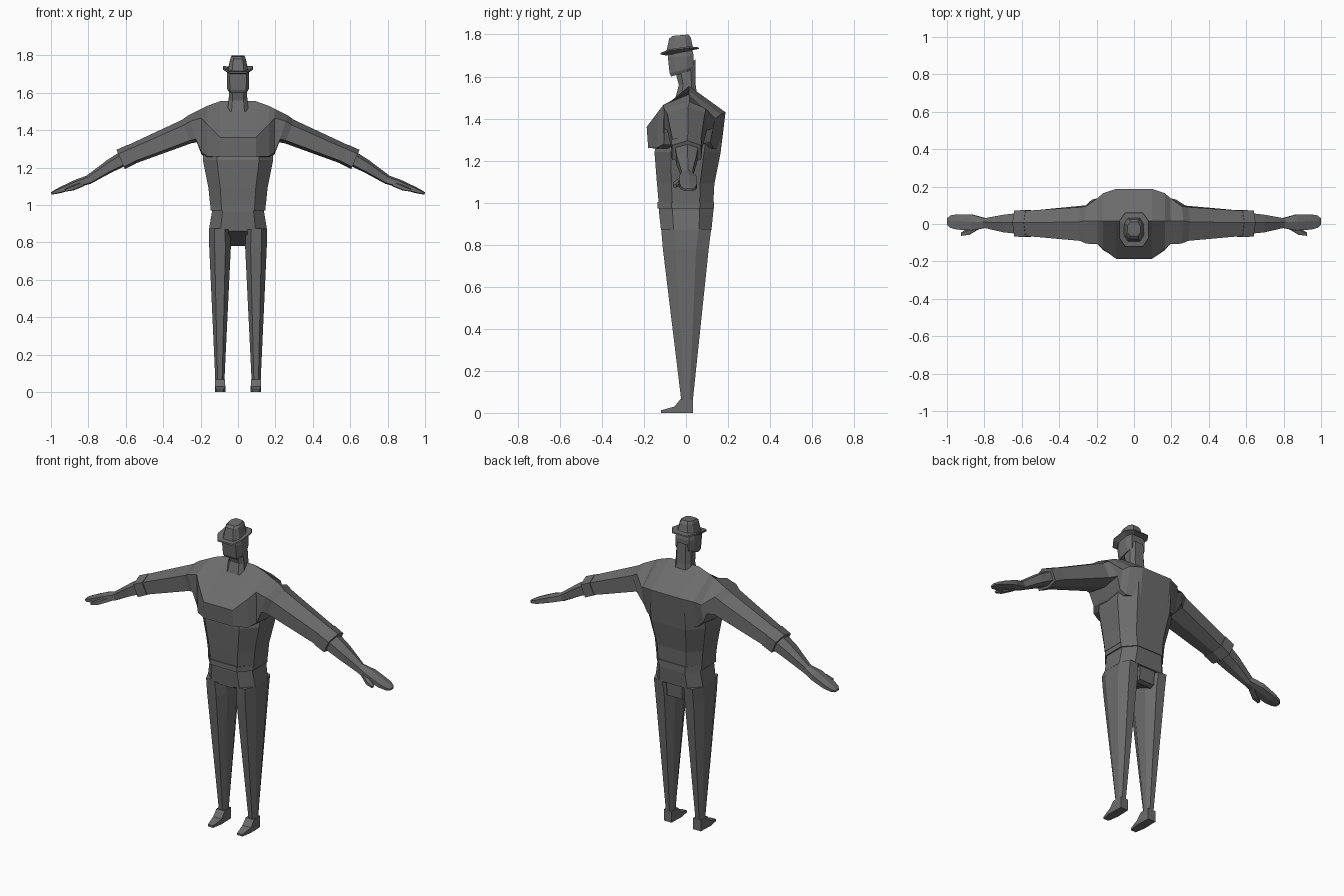
import bpy, bmesh

grey = bpy.data.materials.new("dark_grey")
grey.diffuse_color = (0.15, 0.15, 0.15, 1)


def loft(name, rings, mirror=False):
    """Skin a list of equal-length point rings and cap both ends."""
    bm = bmesh.new()
    loops = [[bm.verts.new(p) for p in r] for r in rings]
    for a, b in zip(loops, loops[1:]):
        n = len(a)
        for i in range(n):
            j = (i + 1) % n
            bm.faces.new((a[i], a[j], b[j], b[i]))
    bm.faces.new(loops[0])
    bm.faces.new(loops[-1])
    bmesh.ops.recalc_face_normals(bm, faces=bm.faces)
    me = bpy.data.meshes.new(name)
    bm.to_mesh(me)
    bm.free()
    me.materials.append(grey)
    ob = bpy.data.objects.new(name, me)
    bpy.context.collection.objects.link(ob)
    if mirror:
        ob.modifiers.new("Mirror", 'MIRROR')
    return ob


def octagon(zf, zb, hw, yf, yb, cx=0, f=0.6, g=0.5):
    """Eight-sided ring; zf / zb are the heights at its front and back."""
    c, h = (yf + yb) / 2, (yb - yf) / 2
    shape = [(-f, -1), (f, -1), (1, -g), (1, g), (f, 1), (-f, 1), (-1, g), (-1, -g)]
    return [(cx + u * hw, c + v * h, zf + (zb - zf) * (v + 1) / 2) for u, v in shape]


def sleeve(xt, zt, xb, zb, yf, yb, slope=0):
    """Six-sided ring across a sloping arm, top to bottom; slope pulls in the upper back."""
    ym = (yf + yb) / 2 + 0.005
    pts = [(ym, 0), (yf, .22), (yf, .88), (ym, 1), (yb, .88), (yb - slope, .22)]
    return [(xt + (xb - xt) * t, y, zt + (zb - zt) * t) for y, t in pts]


def section(x, *yz):
    return [(x, y, z) for y, z in yz]


# Jacket chest and upper sleeves, lofted sideways
half = [
    section(.095, (.015, 1.555), (-.187, 1.36), (-.18, 1.26), (0, 1.25), (.166, 1.25), (.188, 1.43)),
    section(.165, (.015, 1.53), (-.135, 1.43), (-.14, 1.26), (0, 1.25), (.13, 1.26), (.165, 1.42)),
    section(.195, (.015, 1.515), (-.108, 1.465), (-.105, 1.28), (0, 1.27), (.115, 1.29), (.138, 1.40)),
    sleeve(.265, 1.48, .22, 1.335, -.105, .13, .035),
    sleeve(.30, 1.455, .25, 1.33, -.09, .10, .01),
    sleeve(.60, 1.315, .56, 1.218, -.063, .07),
]
flipped = [[(-x, y, z) for x, y, z in r] for r in reversed(half)]
loft("jacket", flipped + half)

# Sleeve cuffs, forearms, hands and thumbs
loft("cuff", [sleeve(.59, 1.322, .545, 1.222, -.07, .075),
              sleeve(.65, 1.295, .605, 1.192, -.067, .072)], True)
loft("forearm", [sleeve(.63, 1.285, .60, 1.21, -.052, .058),
                 sleeve(.70, 1.24, .68, 1.172, -.045, .05),
                 sleeve(.81, 1.157, .79, 1.112, -.02, .03)], True)
loft("hand", [sleeve(.80, 1.16, .785, 1.115, -.02, .03),
              sleeve(.87, 1.135, .86, 1.092, -.034, .05),
              sleeve(.95, 1.097, .94, 1.066, -.03, .052),
              sleeve(.985, 1.078, .98, 1.058, -.02, .045),
              sleeve(1.0, 1.068, .997, 1.055, -.005, .03)], True)
loft("thumb", [sleeve(.83, 1.13, .825, 1.10, -.025, .01),
               sleeve(.885, 1.105, .88, 1.078, -.058, -.02),
               sleeve(.925, 1.086, .92, 1.072, -.063, -.045)], True)

# Shirt body and belt
loft("shirt_body", [octagon(1.34, 1.34, .188, -.125, .174),
                    octagon(1.24, 1.24, .188, -.15, .165),
                    octagon(1.09, 1.09, .158, -.138, .135),
                    octagon(1.0, 1.0, .149, -.13, .13)])
loft("belt", [octagon(z, z, .147, -.136, .134) for z in (.972, 1.003)])

# Trousers: hips, sloped crotch and tapering legs
loft("hips", [octagon(1.0, 1.0, .138, -.13, .13),
              octagon(.96, .96, .14, -.129, .13),
              octagon(.87, .87, .155, -.119, .121)])
loft("crotch", [section(x, (-.115, .86), (-.115, .95), (.117, .95), (.106, .79), (.08, .78))
                for x in (-.05, .05)])
loft("leg", [octagon(.875, .875, .055, -.118, .12, .099, .5, .5),
             octagon(.78, .78, .058, -.11, .108, .096, .5, .45),
             octagon(.055, .055, .024, -.022, .032, .097, .5, .4)], True)

# Shoes, lofted from heel to a narrower toe
loft("shoe", [[(.096 + s * hw, y, z) for s, z in ((-1, 0), (-1, top), (1, top), (1, 0))]
              for y, hw, top in ((.034, .025, .066), (-.026, .027, .066),
                                 (-.055, .028, .03), (-.12, .017, .012))], True)

# Neck and head
loft("neck", [octagon(1.50, 1.50, .058, -.05, .055),
              octagon(1.56, 1.56, .05, -.034, .046),
              octagon(1.62, 1.68, .046, -.05, .044)])
loft("head", [octagon(1.60, 1.632, .052, -.07, .03, f=.75),
              octagon(1.615, 1.645, .058, -.078, .034, f=.75),
              octagon(1.69, 1.70, .06, -.086, .036, f=.75),
              octagon(1.72, 1.73, .054, -.085, .03, f=.75)])

# Hat: brim with upturned sides, then a tapered crown
brim = []
for hw, yf, yb, dz in ((.055, -.095, .035, -.006), (.08, -.122, .062, 0),
                       (.078, -.12, .06, .007), (.05, -.09, .03, .01)):
    ring = octagon(1.706 + dz, 1.732 + dz, hw, yf, yb)
    brim.append([(x, y, z + (.011 if abs(x) > .07 else 0)) for x, y, z in ring])
loft("hat_brim", brim)
loft("hat_crown", [octagon(1.71, 1.735, .054, -.095, .035),
                   octagon(1.735, 1.75, .049, -.09, .03),
                   octagon(1.78, 1.785, .041, -.08, .023),
                   octagon(1.793, 1.80, .034, -.065, .012)])
